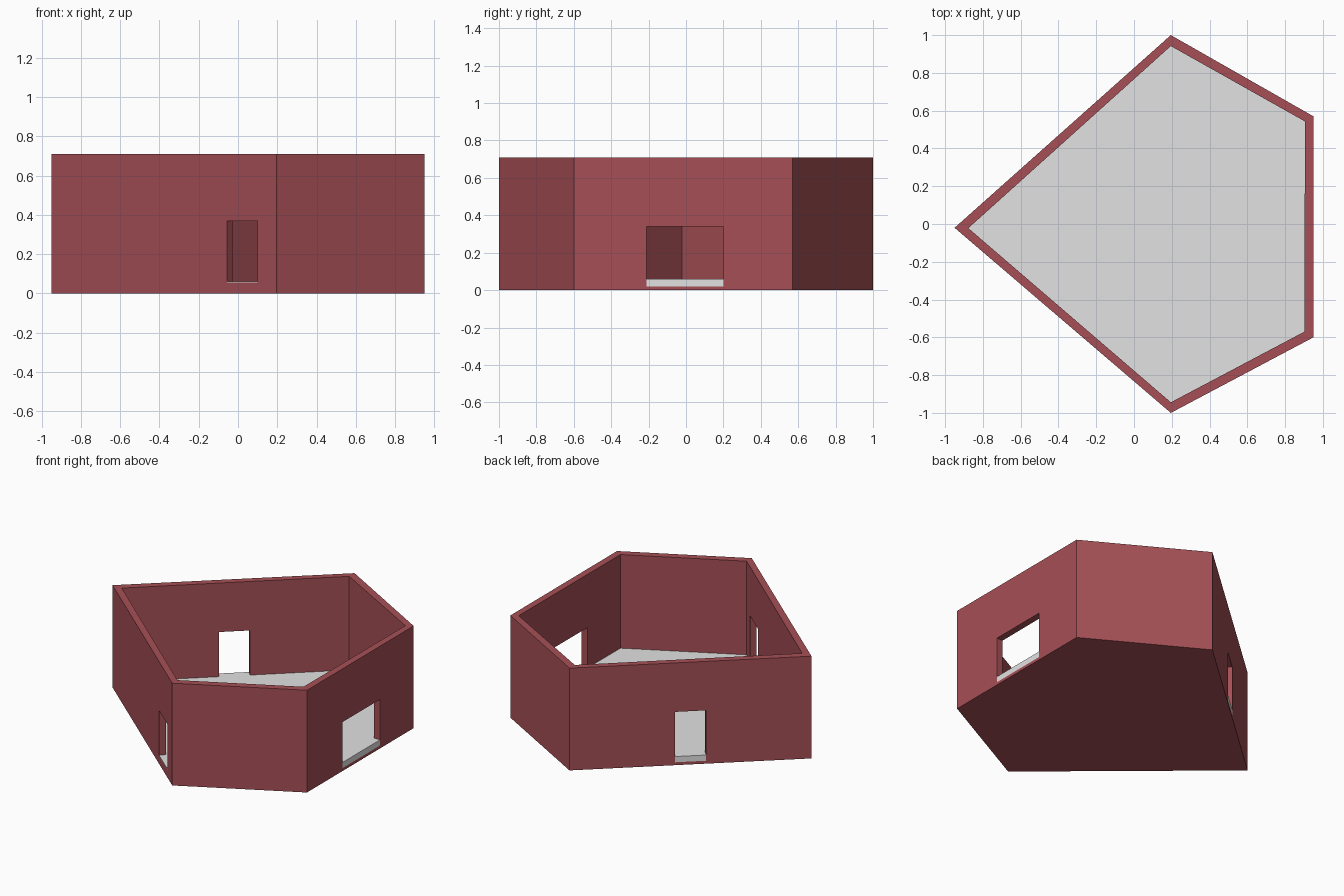
import bpy
import bmesh
from mathutils import Vector

cube = bpy.data.objects.get("Cube")
if cube:
    bpy.data.objects.remove(cube, do_unlink=True)

HEIGHT, FLOOR_TOP, SLAB_BASE = 0.71, 0.06, 0.02
OUTER = [Vector(p) for p in ((-0.95, -0.02), (0.195, 1.0), (0.95, 0.57), (0.95, -0.6), (0.195, -1.0))]
INNER = [Vector(p) for p in ((-0.877, -0.022), (0.195, 0.942), (0.905, 0.543), (0.902, -0.57), (0.195, -0.944))]


def material(name, colour):
    mat = bpy.data.materials.new(name)
    mat.use_nodes = True
    mat.diffuse_color = colour
    mat.node_tree.nodes["Principled BSDF"].inputs["Base Color"].default_value = colour
    return mat


def prism(name, outline, low, high, mat):
    """Extrude a flat outline between two heights."""
    bm = bmesh.new()
    base = bm.faces.new([bm.verts.new((p.x, p.y, low)) for p in outline])
    top = bmesh.ops.extrude_face_region(bm, geom=[base])["geom"]
    moved = [v for v in top if isinstance(v, bmesh.types.BMVert)]
    bmesh.ops.translate(bm, verts=moved, vec=(0, 0, high - low))
    bmesh.ops.recalc_face_normals(bm, faces=bm.faces)
    mesh = bpy.data.meshes.new(name)
    bm.to_mesh(mesh)
    bm.free()
    mesh.materials.append(mat)
    obj = bpy.data.objects.new(name, mesh)
    bpy.context.collection.objects.link(obj)
    return obj


def footprint(side, start, end, outside, inside):
    """Rectangle across one wall, between two fractions of its length."""
    p, q = OUTER[side], OUTER[(side + 1) % len(OUTER)]
    along = (q - p).normalized()
    inward = Vector((along.y, -along.x))
    a, b = p.lerp(q, start), p.lerp(q, end)
    return [a - inward * outside, b - inward * outside, b + inward * inside, a + inward * inside]


def cut(target, cutter):
    mod = target.modifiers.new("cut", "BOOLEAN")
    mod.operation, mod.solver, mod.object = "DIFFERENCE", "EXACT", cutter
    bpy.context.view_layer.update()
    graph = bpy.context.evaluated_depsgraph_get()
    mesh = bpy.data.meshes.new_from_object(target.evaluated_get(graph))
    target.modifiers.clear()
    target.data = mesh
    bpy.data.objects.remove(cutter, do_unlink=True)


brick = material("brick_red", (0.38, 0.08, 0.092, 1))
grey = material("floor_grey", (0.76, 0.76, 0.76, 1))

# Five-sided walls with a hollow room
walls = prism("walls", OUTER, 0, HEIGHT, brick)
cut(walls, prism("room_cutter", INNER, SLAB_BASE, HEIGHT + 0.1, brick))

# Floor slab
prism("floor", INNER, SLAB_BASE, FLOOR_TOP, grey)

# Openings: name, wall, start, end, sill base, head height
openings = [
    ("back_door", 0, 0.436, 0.564, SLAB_BASE, 0.37),
    ("side_opening", 2, 0.316, 0.667, SLAB_BASE, 0.34),
    ("front_door", 4, 0.083, 0.219, FLOOR_TOP - 0.005, 0.37),
]
for name, side, start, end, low, high in openings:
    cut(walls, prism(name + "_cutter", footprint(side, start, end, 0.05, 0.1), low, high, brick))
    prism(name + "_threshold", footprint(side, start, end, 0, 0.05), low, FLOOR_TOP, grey)
